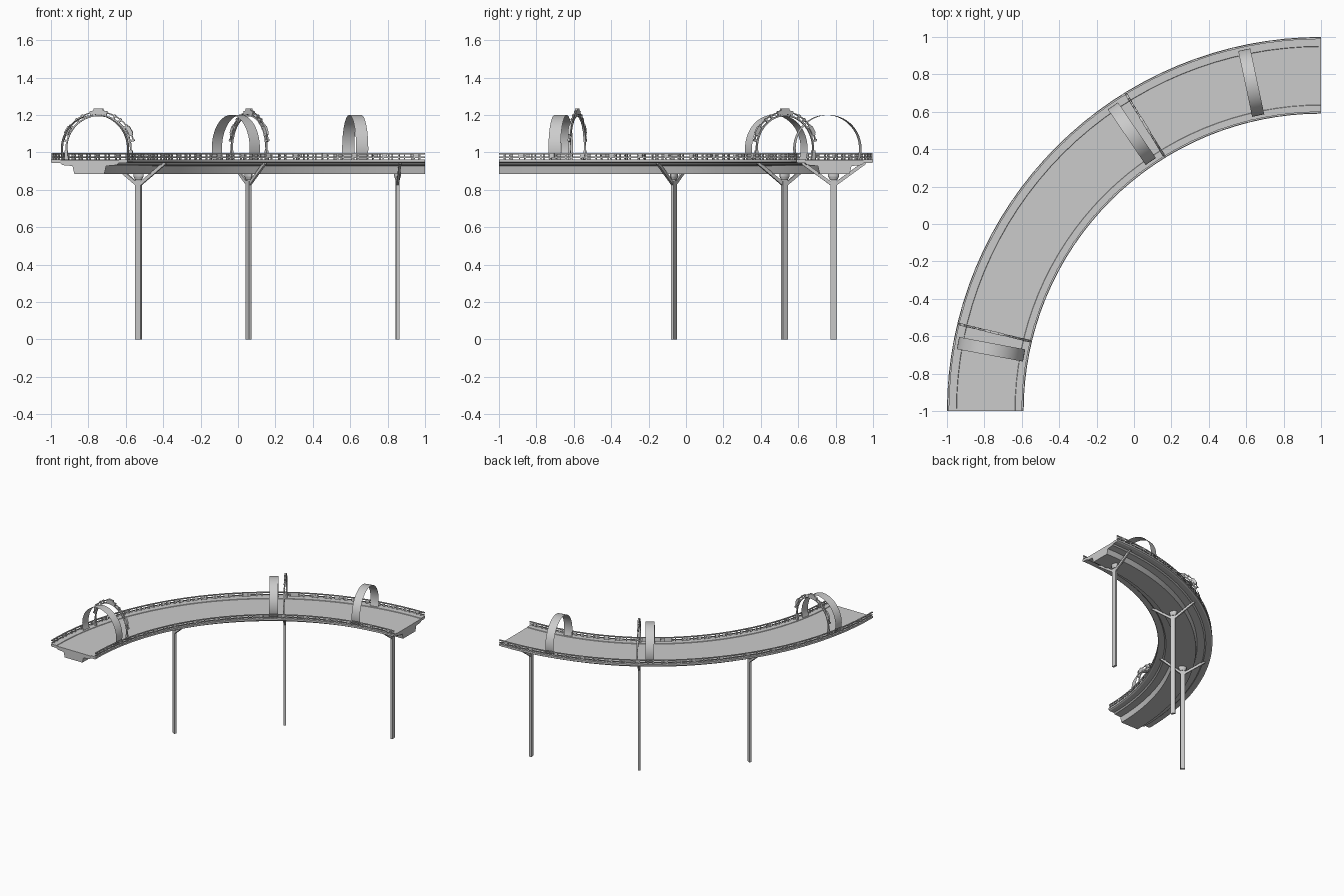
import bpy, bmesh
from math import sin, cos, radians, pi, atan2, hypot
from mathutils import Matrix, Vector

if "Cube" in bpy.data.objects:
    bpy.data.objects.remove(bpy.data.objects["Cube"])

R_MID = 1.795            # centre-line radius about the bend centre (1, -1)
CENTRE = Vector((1, -1, 0))


def make(name, bm, smooth=False, matrix=None):
    me = bpy.data.meshes.new(name)
    bm.to_mesh(me)
    bm.free()
    ob = bpy.data.objects.new(name, me)
    bpy.context.collection.objects.link(ob)
    if matrix:
        ob.matrix_world = matrix
    if smooth:
        for o in bpy.context.selected_objects:
            o.select_set(False)
        ob.select_set(True)
        bpy.context.view_layer.objects.active = ob
        bpy.ops.object.shade_smooth_by_angle(angle=radians(30))
    return ob


def sweep(bm, profile, a0=0, a1=90, segs=32):
    """Sweep a closed (radius, z) profile around the bend."""
    rings = []
    for i in range(segs + 1):
        a = radians(a0 + (a1 - a0) * i / segs)
        rings.append([bm.verts.new((1 - r * cos(a), -1 + r * sin(a), z)) for r, z in profile])
    n = len(profile)
    for p, q in zip(rings, rings[1:]):
        for k in range(n):
            bm.faces.new((p[k], p[(k + 1) % n], q[(k + 1) % n], q[k]))
    bm.faces.new(rings[0])
    bm.faces.new(rings[-1][::-1])
    bmesh.ops.recalc_face_normals(bm, faces=bm.faces)


def rect(r, z, w, h):
    return [(r - w / 2, z - h / 2), (r + w / 2, z - h / 2), (r + w / 2, z + h / 2), (r - w / 2, z + h / 2)]


def frame(deg):
    """Local frame on the centre line: x outward, y along the track, z up."""
    a = radians(deg)
    er, et = Vector((-cos(a), sin(a), 0)), Vector((-sin(a), -cos(a), 0))
    m = Matrix((er, et, Vector((0, 0, 1)))).transposed().to_4x4()
    m.translation = CENTRE + er * R_MID
    return m


def box(bm, loc, size, tilt=0):
    m = Matrix.Translation(loc) @ Matrix.Rotation(tilt, 4, 'Y') @ Matrix.Diagonal((*size, 1))
    bmesh.ops.create_cube(bm, size=1, matrix=m)


def arc_band(bm, r_in, r_out, depth, zc, d0, d1, segs=32):
    """Arch standing across the track; zero thickness gives a single sheet."""
    rings = []
    for i in range(segs + 1):
        t = radians(d0 + (d1 - d0) * i / segs)
        pts = [(r_out, -1), (r_out, 1)]
        if r_in < r_out:
            pts += [(r_in, 1), (r_in, -1)]
        rings.append([bm.verts.new((r * cos(t), s * depth / 2, zc + r * sin(t))) for r, s in pts])
    n = len(rings[0])
    for p, q in zip(rings, rings[1:]):
        for k in range(n if n > 2 else 1):
            bm.faces.new((p[k], p[(k + 1) % n], q[(k + 1) % n], q[k]))
    if n > 2:
        bm.faces.new(rings[0])
        bm.faces.new(rings[-1][::-1])
    bmesh.ops.recalc_face_normals(bm, faces=bm.faces)


# Road deck: raised edge strips with a slightly lower road between them
bm = bmesh.new()
sweep(bm, [(1.59, 0.948), (1.60, 0.942), (1.99, 0.942), (2.0, 0.948), (2.0, 0.963), (1.95, 0.963),
           (1.948, 0.959), (1.637, 0.959), (1.635, 0.963), (1.59, 0.963)])
make("road_deck", bm, True)

# Stepped girder below the deck
bm = bmesh.new()
sweep(bm, [(1.64, 0.942), (1.65, 0.932), (1.705, 0.927), (1.715, 0.885), (1.875, 0.885),
           (1.885, 0.927), (1.94, 0.932), (1.95, 0.942)])
make("under_girder", bm, True)

# Guard rails, with small posts and panels at regular spacing
for side, r in (("outer", 1.993), ("inner", 1.597)):
    bm = bmesh.new()
    sweep(bm, rect(r, 0.992, 0.009, 0.008))
    sweep(bm, rect(r, 0.974, 0.007, 0.006))
    make(side + "_guard_rail", bm)
    bm = bmesh.new()
    for i in range(30):
        a = 1.5 + i * 3
        for d in (-0.55, 0.55):
            sweep(bm, rect(r, 0.977, 0.008, 0.03), a + d - 0.12, a + d + 0.12, 1)
        if i % 2:
            sweep(bm, rect(r, 0.985, 0.011, 0.02), a - 0.7, a + 0.2, 1)
    make(side + "_rail_posts", bm)

# Plain sheet arches over the road
for i, deg in enumerate((10.6, 55.7, 78)):
    bm = bmesh.new()
    arc_band(bm, 0.18, 0.18, 0.066, 1.02, -19, 199)
    make(f"sheet_arch_{i + 1}", bm, True, frame(deg))

# Detailed gates: double hoops tied by brackets, with a crown block
for i, deg in enumerate((13.5, 58.4)):
    bm = bmesh.new()
    arc_band(bm, 0.173, 0.181, 0.010, 1.02, -19, 199)
    arc_band(bm, 0.193, 0.199, 0.008, 1.02, 12, 168)
    for t in (13, 23, 38, 52, 63):
        for s in (t, 180 - t):
            arc_band(bm, 0.173, 0.203, 0.012, 1.02, s - 1.5, s + 1.5, 2)
    for t in (30, 150):
        arc_band(bm, 0.185, 0.207, 0.014, 1.02, t - 6, t + 6, 4)
    arc_band(bm, 0.182, 0.205, 0.014, 1.02, 76, 104, 6)
    box(bm, (0, 0, 1.227), (0.05, 0.014, 0.014))
    for s in (-1, 1):
        box(bm, (s * 0.178, 0, 0.985), (0.018, 0.012, 0.05))
    make(f"hoop_gate_{i + 1}", bm, False, frame(deg))

# Support pillars with forked arms and a head joint
for i, deg in enumerate((31.4, 58.3, 85.3)):
    bm = bmesh.new()
    box(bm, (0, 0, 0.425), (0.034, 0.018, 0.85))
    dx, dz = 0.168, 0.122
    for s in (-1, 1):
        box(bm, (s * dx / 2, 0, 0.823 + dz / 2), (hypot(dx, dz), 0.012, 0.018), -s * atan2(dz, dx))
    make(f"pillar_{i + 1}", bm, False, frame(deg))
    bm = bmesh.new()
    bmesh.ops.create_cone(bm, cap_ends=True, segments=16, radius1=0.019, radius2=0.03, depth=0.02,
                          matrix=Matrix.Translation((0, 0, 0.862)) @ Matrix.Diagonal((1, 0.6, 1, 1)))
    bmesh.ops.create_cone(bm, cap_ends=True, segments=16, radius1=0.03, radius2=0.03, depth=0.016,
                          matrix=Matrix.Translation((0, 0, 0.88)) @ Matrix.Diagonal((1, 0.6, 1, 1)))
    make(f"pillar_head_{i + 1}", bm, True, frame(deg))
